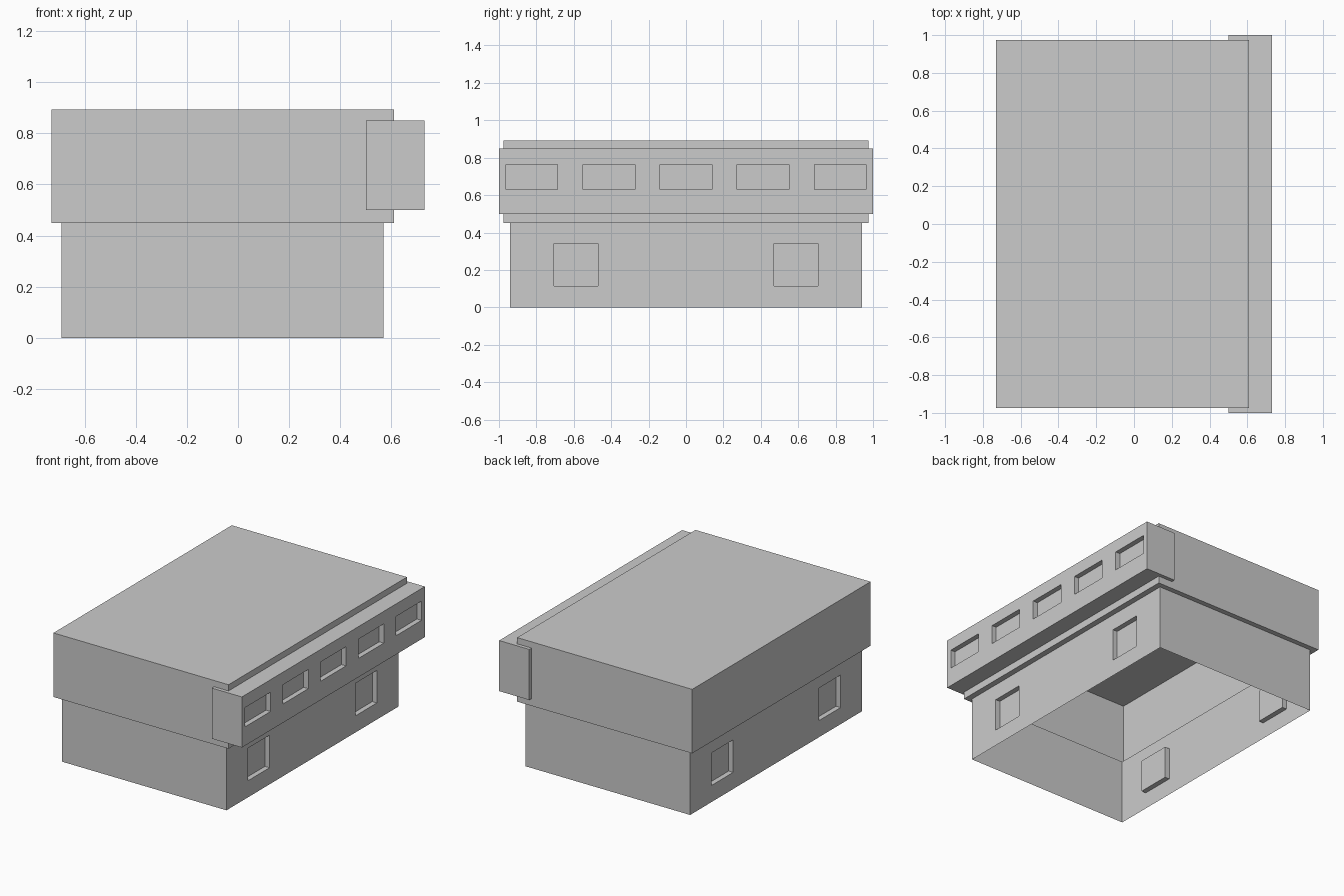
import bpy, bmesh
from mathutils import Vector, Matrix

if "Cube" in bpy.data.objects:
    bpy.data.objects.remove(bpy.data.objects["Cube"])


def new_box(x0, x1, hy, z0, z1):
    """Box from x0..x1, -hy..hy, z0..z1 as a bmesh."""
    bm = bmesh.new()
    m = Matrix.Translation(((x0 + x1) / 2, 0, (z0 + z1) / 2)) @ Matrix.Diagonal((x1 - x0, 2 * hy, z1 - z0, 1))
    bmesh.ops.create_cube(bm, size=1, matrix=m)
    return bm


def facing(bm, axis, sign):
    bm.normal_update()
    return [f for f in bm.faces if f.normal[axis] * sign > 0.9]


def extrude(bm, face, offset):
    f = bmesh.ops.extrude_discrete_faces(bm, faces=[face])["faces"][0]
    bmesh.ops.translate(bm, verts=f.verts, vec=offset)
    return f


def recess_windows(bm, signs, centres, width, z0, z1, depth):
    """Sink rectangular windows into the walls facing +x and/or -x."""
    for s in signs:
        cuts = [((0, c + d, 0), (0, 1, 0)) for c in centres for d in (-width / 2, width / 2)]
        cuts += [((0, 0, z), (0, 0, 1)) for z in (z0, z1)]
        for co, no in cuts:
            wall = facing(bm, 0, s)
            geom = set(wall)
            for f in wall:
                geom.update(f.edges)
                geom.update(f.verts)
            bmesh.ops.bisect_plane(bm, geom=list(geom), plane_co=co, plane_no=no, dist=1e-5)
        for f in facing(bm, 0, s):
            p = f.calc_center_median()
            if z0 < p.z < z1 and any(abs(p.y - c) < width / 2 for c in centres):
                extrude(bm, f, Vector((-s * depth, 0, 0)))


def finish(bm, name):
    mesh = bpy.data.meshes.new(name)
    bm.to_mesh(mesh)
    bm.free()
    bpy.context.collection.objects.link(bpy.data.objects.new(name, mesh))


# Hollow building: open-bottomed ground floor flaring into a wider upper floor
bm = new_box(-0.69, 0.57, 0.94, 0, 0.45)
bmesh.ops.delete(bm, geom=facing(bm, 2, -1), context='FACES')
top = extrude(bm, facing(bm, 2, 1)[0], Vector())
for v in top.verts:
    v.co.x = 0.61 if v.co.x > 0 else -0.73
    v.co.y = 0.975 if v.co.y > 0 else -0.975
extrude(bm, top, Vector((0, 0, 0.443)))
recess_windows(bm, (1, -1), (-0.587, 0.587), 0.235, 0.115, 0.34, 0.035)
finish(bm, "building_shell")

# Projecting window band on the right side
bm = new_box(0.50, 0.73, 1.0, 0.50, 0.85)
recess_windows(bm, (1,), [0.4125 * i for i in range(-2, 3)], 0.277, 0.63, 0.763, 0.035)
finish(bm, "window_band")
